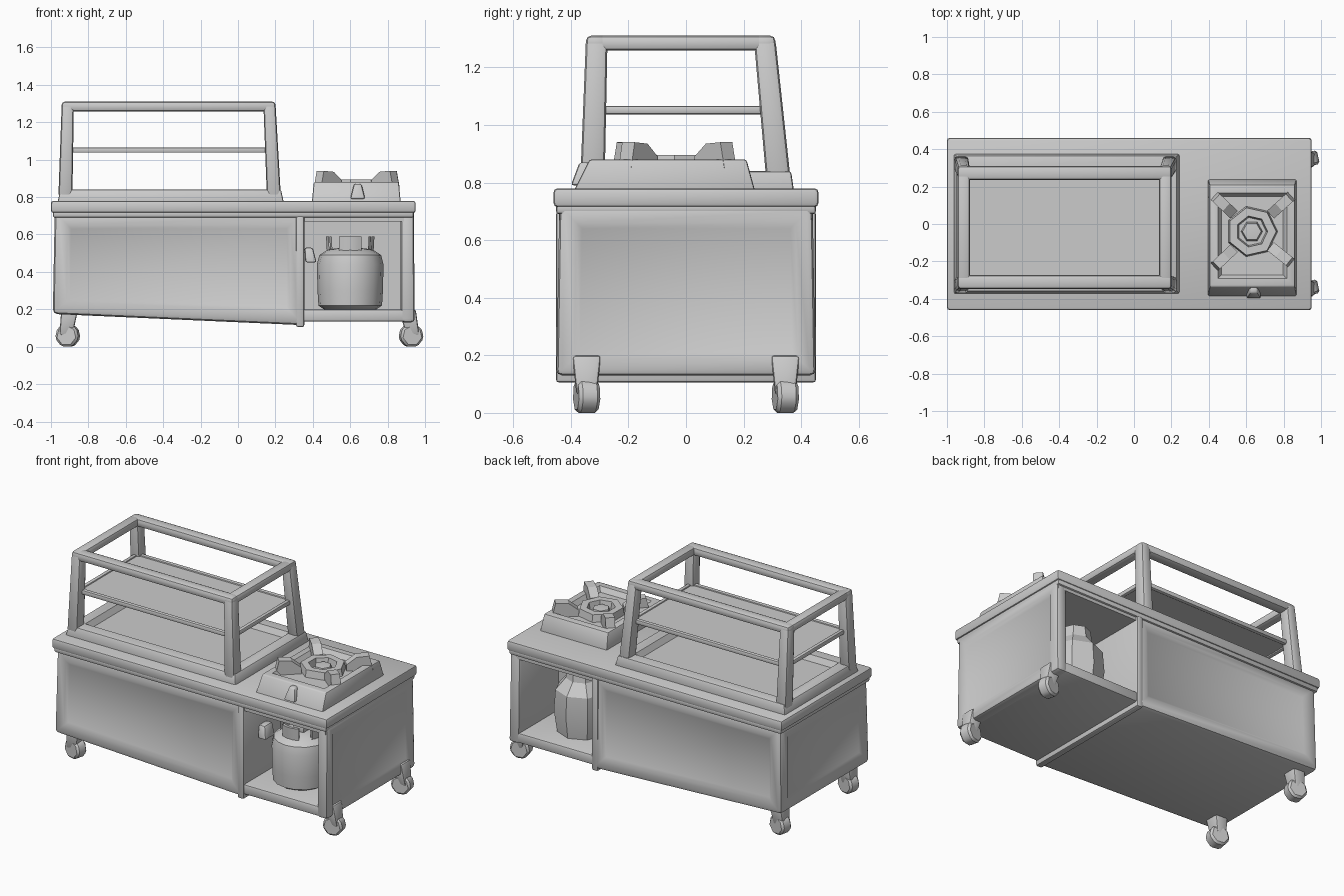
import bpy, bmesh, math
from mathutils import Vector, Matrix

if "Cube" in bpy.data.objects:
    bpy.data.objects.remove(bpy.data.objects["Cube"])

grey = bpy.data.materials.new("light_grey")
grey.diffuse_color = (0.6, 0.6, 0.6, 1)
grey.use_nodes = True
grey.node_tree.nodes["Principled BSDF"].inputs["Base Color"].default_value = grey.diffuse_color


def finish(name, bm, angle=35):
    bmesh.ops.recalc_face_normals(bm, faces=bm.faces)
    me = bpy.data.meshes.new(name)
    bm.to_mesh(me)
    bm.free()
    me.materials.append(grey)
    ob = bpy.data.objects.new(name, me)
    bpy.context.collection.objects.link(ob)
    bpy.ops.object.select_all(action='DESELECT')
    ob.select_set(True)
    bpy.context.view_layer.objects.active = ob
    bpy.ops.object.shade_smooth_by_angle(angle=math.radians(angle))
    return ob


def block(name, low, high, z0, z1, bevel=0.0, panels=(), rim=0.05, depth=0.012):
    """Box between two rectangles (x0, x1, y0, y1); z0 may be (left, right).
    Each direction in panels gets a sunken panel."""
    zl, zr = z0 if isinstance(z0, tuple) else (z0, z0)
    bm = bmesh.new()
    loops = []
    for (x0, x1, y0, y1), za, zb in ((low, zl, zr), (high, z1, z1)):
        loops.append([bm.verts.new(c) for c in
                      ((x0, y0, za), (x1, y0, zb), (x1, y1, zb), (x0, y1, za))])
    a, b = loops
    bm.faces.new(a[::-1])
    bm.faces.new(b)
    for i in range(4):
        j = (i + 1) % 4
        bm.faces.new((a[i], a[j], b[j], b[i]))
    bmesh.ops.recalc_face_normals(bm, faces=bm.faces)
    if bevel:
        bmesh.ops.bevel(bm, geom=bm.edges[:], offset=bevel, segments=2,
                        profile=0.5, affect='EDGES')
    for d in panels:
        bm.normal_update()
        f = max((f for f in bm.faces if f.normal.dot(Vector(d)) > 0.9),
                key=lambda f: f.calc_area())
        bmesh.ops.inset_region(bm, faces=[f], thickness=rim, use_even_offset=True)
        bmesh.ops.inset_region(bm, faces=[f], thickness=0.02, depth=-depth,
                               use_even_offset=True)
    return finish(name, bm)


def box(name, x0, x1, y0, y1, z0, z1, bevel=0.0, **kw):
    r = (x0, x1, y0, y1)
    return block(name, r, r, z0, z1, bevel, **kw)


def lathe(name, cx, cy, profile, sides=16, angle=40, start=0.0, sweep=2 * math.pi):
    """Spin a (radius, z) profile round a vertical axis."""
    bm = bmesh.new()
    vs = [bm.verts.new((r, 0, z)) for r, z in profile]
    es = [bm.edges.new(p) for p in zip(vs, vs[1:])]
    bmesh.ops.rotate(bm, verts=vs, cent=(0, 0, 0), matrix=Matrix.Rotation(start, 3, 'Z'))
    bmesh.ops.spin(bm, geom=vs + es, cent=(0, 0, 0), axis=(0, 0, 1),
                   angle=sweep, steps=sides)
    bmesh.ops.remove_doubles(bm, verts=bm.verts, dist=0.0005)
    bmesh.ops.translate(bm, verts=bm.verts, vec=(cx, cy, 0))
    return finish(name, bm, angle)


# Counter top
box("counter_top", -1, 0.95, -0.46, 0.46, 0.715, 0.78, 0.014)
box("counter_moulding", -0.99, 0.94, -0.452, 0.452, 0.69, 0.73, 0.012)

# Closed cabinet on the left, with a bottom that slopes down to the middle
F, B, L, R = (0, -1, 0), (0, 1, 0), (-1, 0, 0), (1, 0, 0)
block("closed_cabinet", (-0.99, 0.35, -0.45, 0.45), (-0.98, 0.35, -0.44, 0.44),
      (0.175, 0.115), 0.72, 0.025, panels=(F, B, L), rim=0.045)
box("middle_divider", 0.31, 0.355, -0.452, 0.452, 0.105, 0.70, 0.012)

# Open compartment on the right
box("compartment_floor", 0.34, 0.93, -0.445, 0.445, 0.135, 0.20, 0.012)
box("compartment_lintel", 0.34, 0.93, -0.44, 0.44, 0.67, 0.72)
block("right_wall", (0.87, 0.945, -0.45, 0.45), (0.87, 0.94, -0.44, 0.44),
      0.13, 0.72, 0.02, panels=(R,), rim=0.04)
box("compartment_back_panel", 0.34, 0.89, 0.03, 0.05, 0.18, 0.69)

# Gas bottle with valve, collar and hose joint
cx, cy = 0.60, -0.21
lathe("gas_bottle", cx, cy, [(0, 0.20), (0.14, 0.20), (0.17, 0.22), (0.175, 0.30),
      (0.178, 0.44), (0.165, 0.49), (0.12, 0.52), (0, 0.535)])
for k in range(4):
    lathe("bottle_collar", cx, cy, [(0.125, 0.50), (0.13, 0.59), (0.112, 0.59),
          (0.107, 0.50), (0.125, 0.50)], 5, 40,
          start=math.radians(-28 + 90 * k), sweep=math.radians(56))
box("bottle_valve", cx - 0.04, cx + 0.035, cy - 0.035, cy + 0.035, 0.52, 0.57, 0.008)
block("hose_joint", (0.36, 0.42, -0.32, -0.22), (0.355, 0.40, -0.30, -0.22),
      0.45, 0.53, 0.012)
# Rough covered bottle behind the panel
lathe("rear_bottle", 0.60, 0.19, [(0, 0.20), (0.15, 0.20), (0.17, 0.34), (0.16, 0.47),
      (0.10, 0.54), (0.09, 0.61), (0, 0.625)], 8, 30)

# Display frame: base tray, four leaning posts, top rails
block("display_base", (-0.965, 0.245, -0.375, 0.375), (-0.95, 0.23, -0.36, 0.365),
      0.77, 0.84, 0.01, panels=((0, 0, 1),), rim=0.06, depth=0.035)


def square(x, y, w, d):
    return (x - w / 2, x + w / 2, y - d / 2, y + d / 2)


for xb, xt in ((-0.923, -0.91), (0.192, 0.168)):
    for yb, yt in ((-0.325, -0.31), (0.322, 0.273)):
        block("display_post", square(xb, yb, 0.075, 0.085), square(xt, yt, 0.065, 0.075),
              0.80, 1.30, 0.018)
for y in (-0.31, 0.273):
    box("top_long_rail", -0.943, 0.201, y - 0.037, y + 0.037, 1.258, 1.31, 0.017)
for x in (-0.91, 0.168):
    box("top_short_rail", x - 0.033, x + 0.033, -0.347, 0.31, 1.258, 1.31, 0.017)

# Shelf with edge rails
box("shelf", -0.91, 0.17, -0.30, 0.27, 1.045, 1.058)
for y in (-0.305, 0.285):
    box("shelf_long_rail", -0.91, 0.17, y - 0.014, y + 0.014, 1.037, 1.066, 0.008)
for x in (-0.912, 0.175):
    box("shelf_short_rail", x - 0.013, x + 0.013, -0.30, 0.28, 1.037, 1.066, 0.008)

# Stove: tapered body with a sunken top
block("stove_body", (0.395, 0.87, -0.39, 0.24), (0.405, 0.86, -0.335, 0.21),
      0.77, 0.88, 0.008, panels=((0, 0, 1),), rim=0.035, depth=0.03)
block("stove_knob", (0.60, 0.68, -0.40, -0.33), (0.62, 0.66, -0.37, -0.33), 0.79, 0.87, 0.01)
sx, sy = 0.63, -0.04
lathe("burner_ring", sx, sy, [(0.14, 0.84), (0.13, 0.895), (0.085, 0.895), (0.075, 0.84)], 7, 20)
lathe("burner_cap", sx, sy, [(0.06, 0.84), (0.05, 0.885), (0, 0.89)], 6, 20)

# Four pan supports pointing to the corners
for ax, ay in ((0.44, -0.22), (0.83, -0.20), (0.44, 0.14), (0.83, 0.14)):
    bm = bmesh.new()
    d = Vector((ax - sx, ay - sy, 0))
    n = Vector((-d.y, d.x, 0)).normalized() * 0.028
    c = Vector((sx, sy, 0))
    prof = [(0.5, 0.85), (0.5, 0.89), (0.72, 0.935), (1.0, 0.94), (1.08, 0.85)]
    sides = [[bm.verts.new(c + d * t + n * s + Vector((0, 0, z))) for t, z in prof]
             for s in (-1, 1)]
    for s in sides:
        bm.faces.new(s)
    for i in range(5):
        j = (i + 1) % 5
        bm.faces.new((sides[0][i], sides[0][j], sides[1][j], sides[1][i]))
    finish("pan_support", bm, 20)

# Castors: short fork and a chunky, slightly leaning wheel
for sign, x in ((-1, -0.92), (1, 0.925)):
    for y in (-0.345, 0.345):
        block("castor_fork", square(x + (0.01 if sign > 0 else 0), y, 0.07, 0.07),
              square(x - 0.02 * sign, y, 0.09, 0.10), 0.06, 0.20, 0.012)
        bm = bmesh.new()
        bmesh.ops.create_cone(bm, cap_ends=True, segments=7, radius1=0.066,
                              radius2=0.066, depth=0.075)
        bmesh.ops.bevel(bm, geom=bm.edges[:], offset=0.012, segments=1, affect='EDGES')
        lean = Matrix.Rotation(math.radians(12 * sign), 4, 'Z')
        bmesh.ops.transform(bm, verts=bm.verts, matrix=lean @ Matrix.Rotation(math.pi / 2, 4, 'X'))
        low = min(v.co.z for v in bm.verts)
        bmesh.ops.translate(bm, verts=bm.verts,
                            vec=(x + (0.0 if sign > 0 else 0.01), y, -low))
        finish("castor_wheel", bm, 30)
